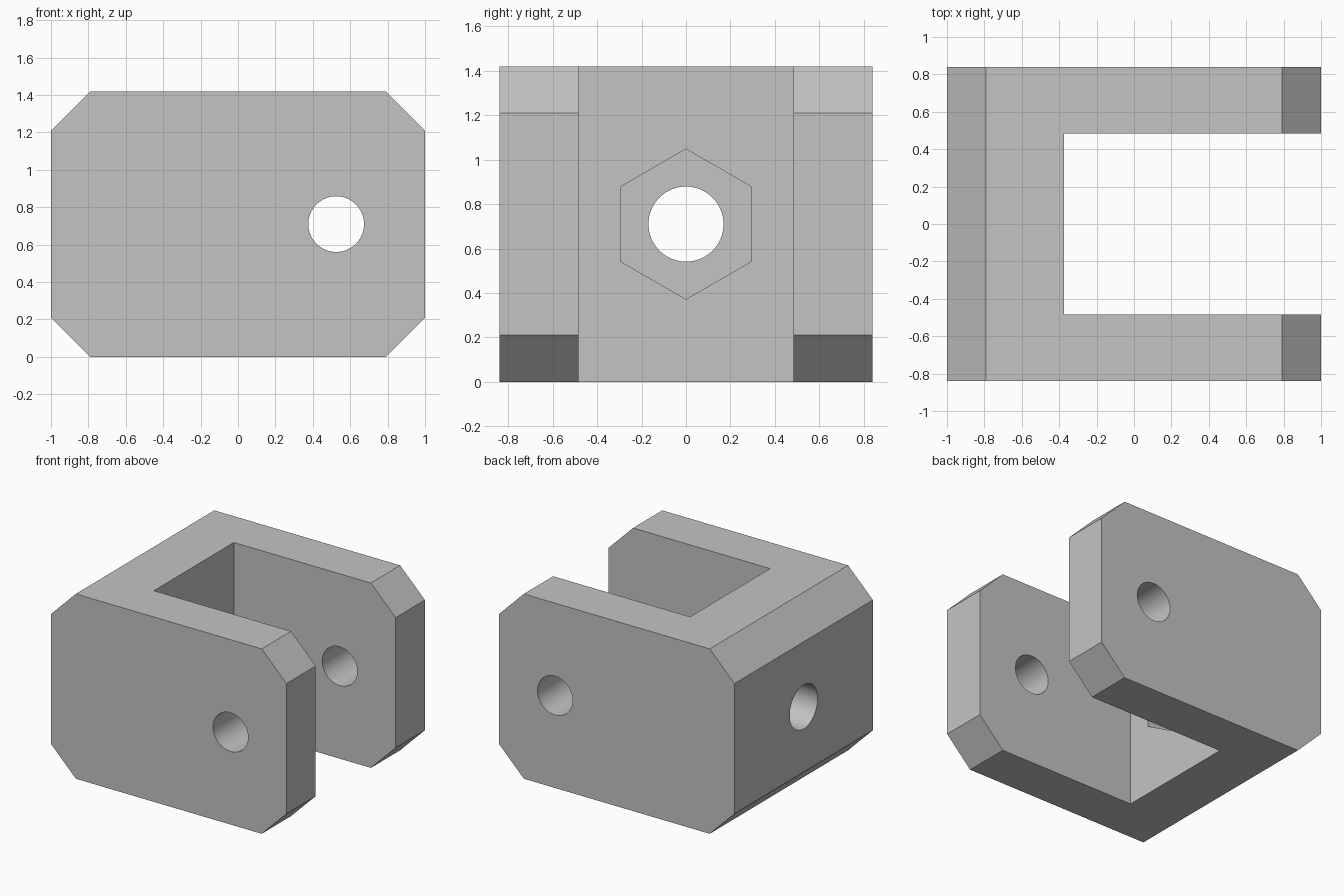
import bpy
import bmesh
from math import pi, radians
from mathutils import Matrix, Vector

default = bpy.data.objects.get("Cube")
if default:
    bpy.data.objects.remove(default, do_unlink=True)

HEIGHT, HALF_WIDTH, CHAMFER = 1.42, 0.84, 0.21
MID = HEIGHT / 2
SLOT_X, SLOT_HALF = -0.375, 0.485

grey = bpy.data.materials.new("light_grey")
grey.use_nodes = True
colour = (0.55, 0.55, 0.55, 1)
grey.diffuse_color = colour
grey.node_tree.nodes["Principled BSDF"].inputs["Base Color"].default_value = colour


def add_object(name, bm):
    bmesh.ops.recalc_face_normals(bm, faces=bm.faces)
    mesh = bpy.data.meshes.new(name)
    bm.to_mesh(mesh)
    bm.free()
    mesh.materials.append(grey)
    obj = bpy.data.objects.new(name, mesh)
    bpy.context.collection.objects.link(obj)
    return obj


def box(name, low, high):
    bm = bmesh.new()
    bmesh.ops.create_cube(bm, size=1)
    low, high = Vector(low), Vector(high)
    bmesh.ops.scale(bm, vec=high - low, verts=bm.verts)
    bmesh.ops.translate(bm, vec=(low + high) / 2, verts=bm.verts)
    return add_object(name, bm)


def prism(name, sides, radius, length, centre, axis):
    bm = bmesh.new()
    turn = Matrix.Rotation(pi / 2, 4, axis)
    bmesh.ops.create_cone(bm, cap_ends=True, segments=sides, radius1=radius,
                          radius2=radius, depth=length,
                          matrix=Matrix.Translation(centre) @ turn)
    return add_object(name, bm)


# Chamfered block: octagonal side profile extruded across the width
bm = bmesh.new()
c = CHAMFER
profile = [(-1, c), (c - 1, 0), (1 - c, 0), (1, c),
           (1, HEIGHT - c), (1 - c, HEIGHT), (c - 1, HEIGHT), (-1, HEIGHT - c)]
face = bm.faces.new([bm.verts.new((x, -HALF_WIDTH, z)) for x, z in profile])
new = bmesh.ops.extrude_face_region(bm, geom=[face])["geom"]
bmesh.ops.translate(bm, vec=(0, 2 * HALF_WIDTH, 0),
                    verts=[v for v in new if isinstance(v, bmesh.types.BMVert)])
clevis = add_object("clevis_bracket", bm)

# Slot between the arms, pin hole, bolt hole and hexagonal nut pocket
NUT_DEPTH = 0.3
cutters = [
    box("slot_cutter", (SLOT_X, -SLOT_HALF, -1), (2, SLOT_HALF, HEIGHT + 1)),
    prism("pin_hole_cutter", 64, 0.149, 3, (0.525, 0, MID), 'X'),
    prism("bolt_hole_cutter", 64, 0.169, 2, (-1, 0, MID), 'Y'),
    prism("nut_pocket_cutter", 6, 0.338, 2 * NUT_DEPTH, (SLOT_X, 0, MID), 'Y'),
]
# Point the nut pocket's corners up and down
nut = cutters[-1].data
low_z, high_z = (f(v.co.z for v in nut.vertices) for f in (min, max))
if high_z - low_z < 0.65:
    nut.transform(Matrix.Translation((0, 0, MID)) @ Matrix.Rotation(pi / 6, 4, 'X')
                  @ Matrix.Translation((0, 0, -MID)))

for cutter in cutters:
    mod = clevis.modifiers.new(cutter.name, 'BOOLEAN')
    mod.operation = 'DIFFERENCE'
    mod.solver = 'EXACT'
    mod.object = cutter

# Apply the cuts and remove the cutters
bpy.context.view_layer.objects.active = clevis
for obj in bpy.context.selected_objects:
    obj.select_set(False)
clevis.select_set(True)
for cutter in cutters:
    bpy.ops.object.modifier_apply(modifier=cutter.name)
for cutter in cutters:
    bpy.data.objects.remove(cutter, do_unlink=True)

# Smooth hole walls, crisp edges elsewhere
bpy.ops.object.shade_smooth_by_angle(angle=radians(30))
